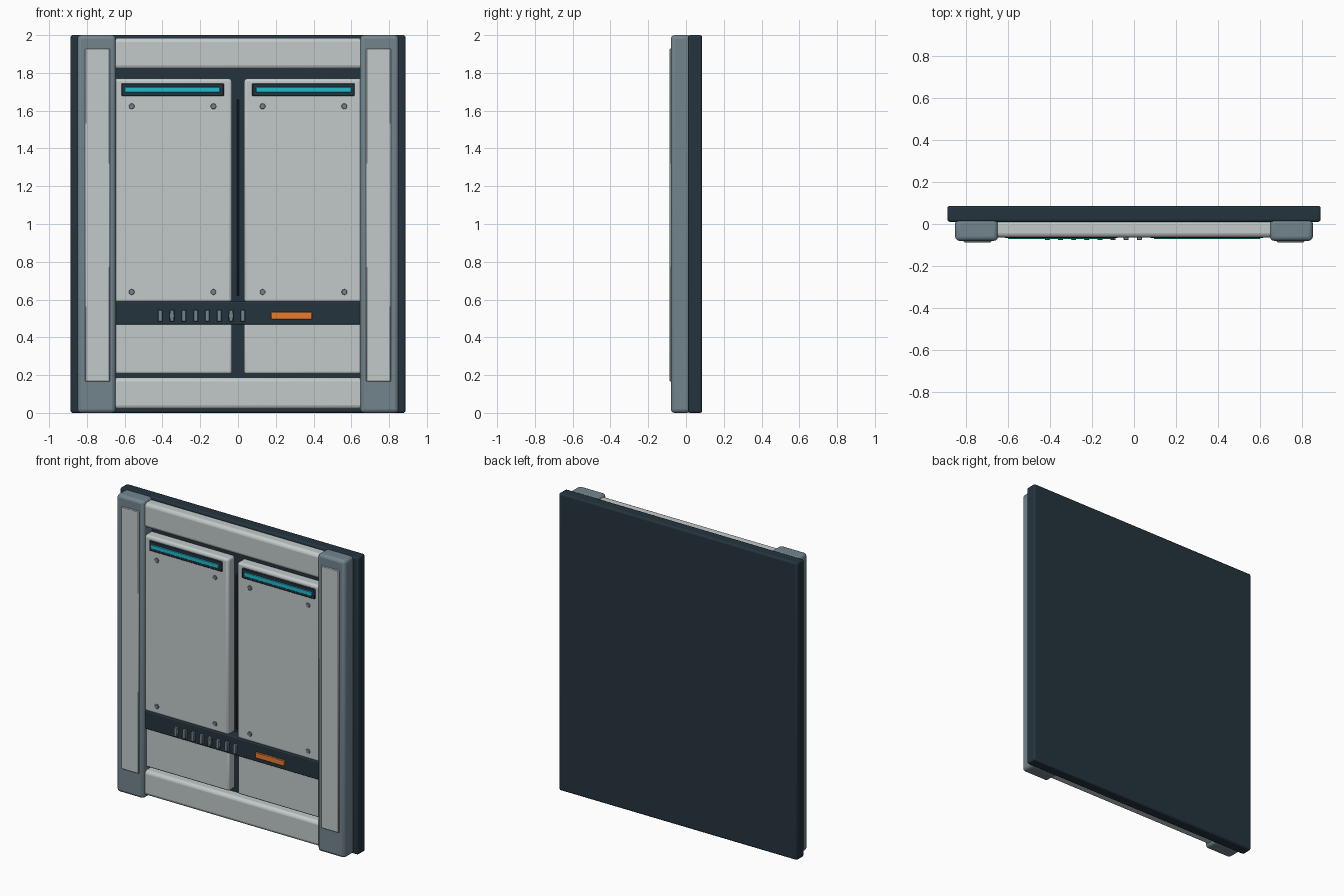
import bpy, math

if "Cube" in bpy.data.objects:
    bpy.data.objects.remove(bpy.data.objects["Cube"])

def mat(name, r, g, b):
    m = bpy.data.materials.new(name)
    m.diffuse_color = (r, g, b, 1)
    m.use_nodes = True
    m.node_tree.nodes["Principled BSDF"].inputs["Base Color"].default_value = m.diffuse_color
    return m

DARK = mat("dark_navy", 0.018, 0.034, 0.048)
STEEL = mat("steel_blue_grey", 0.17, 0.235, 0.27)
PALE = mat("pale_panel", 0.54, 0.59, 0.59)
CYAN = mat("cyan_glow", 0.015, 0.50, 0.60)
ORANGE = mat("orange_marker", 0.80, 0.20, 0.03)

def finish(ob, name, material, bevel, segments):
    ob.name = name
    ob.data.materials.append(material)
    if bevel:
        m = ob.modifiers.new("bevel", "BEVEL")
        m.width, m.segments = bevel, segments
        m.limit_method = "ANGLE"
    bpy.ops.object.shade_smooth_by_angle(angle=math.radians(35))
    return ob

def box(name, x, y, z, material, bevel=0.0, segments=3):
    """Box from (min, max) pairs on each axis."""
    bpy.ops.mesh.primitive_cube_add(size=1, location=[sum(p) / 2 for p in (x, y, z)])
    ob = bpy.context.object
    ob.scale = [p[1] - p[0] for p in (x, y, z)]
    bpy.ops.object.transform_apply(location=False, rotation=False, scale=True)
    return finish(ob, name, material, bevel, segments)

def bolt(name, x, z):
    bpy.ops.mesh.primitive_cylinder_add(vertices=16, radius=0.015, depth=0.014,
                                        location=(x, -0.057, z), rotation=(math.pi / 2, 0, 0))
    finish(bpy.context.object, name, STEEL, 0.002, 1)

# Backing slab
box("back_plate", (-0.887, 0.887), (0.01, 0.086), (0, 2), DARK, 0.012)

# Top and bottom rails between the pillars
box("top_rail", (-0.68, 0.68), (-0.064, 0.02), (1.82, 1.985), PALE, 0.022)
box("bottom_rail", (-0.68, 0.68), (-0.064, 0.02), (0.02, 0.187), PALE, 0.022)

# Parts repeated on both sides
for side, s in (("left", -1), ("right", 1)):
    def span(a, b):
        return tuple(sorted((s * a, s * b)))
    box(f"{side}_pillar", span(0.647, 0.85), (-0.08, 0.024), (0, 2), STEEL, 0.02)
    box(f"{side}_pillar_inset", span(0.678, 0.81), (-0.087, -0.07), (0.165, 1.93), PALE, 0.004, 1)
    box(f"{side}_upper_panel", span(0.032, 0.67), (-0.058, 0.02), (0.585, 1.77), PALE, 0.016)
    box(f"{side}_lower_panel", span(0.032, 0.67), (-0.05, 0.02), (0.207, 0.50), PALE, 0.012)
    box(f"{side}_light_housing", span(0.075, 0.617), (-0.066, -0.05), (1.677, 1.745), DARK, 0.004, 1)
    box(f"{side}_light_strip", span(0.095, 0.6), (-0.072, -0.06), (1.696, 1.724), CYAN, 0.002, 1)
    for i, (x, z) in enumerate([(a, b) for a in (0.13, 0.563) for b in (0.64, 1.623)]):
        bolt(f"{side}_panel_bolt_{i + 1}", s * x, z)

# Thin rib in the gap between the doors
box("centre_rib", (-0.006, 0.006), (-0.02, 0.02), (0.62, 1.66), DARK, 0.003, 1)

# Service band with vent slats and marker
box("service_band", (-0.66, 0.66), (-0.06, 0.02), (0.467, 0.59), DARK, 0.008)
for i in range(8):
    x = -0.412 + i * 0.0625
    box(f"vent_slat_{i + 1}", (x - 0.012, x + 0.012), (-0.077, -0.05), (0.483, 0.546), STEEL, 0.003, 1)
box("orange_marker", (0.175, 0.392), (-0.069, -0.05), (0.495, 0.534), ORANGE, 0.003, 1)
